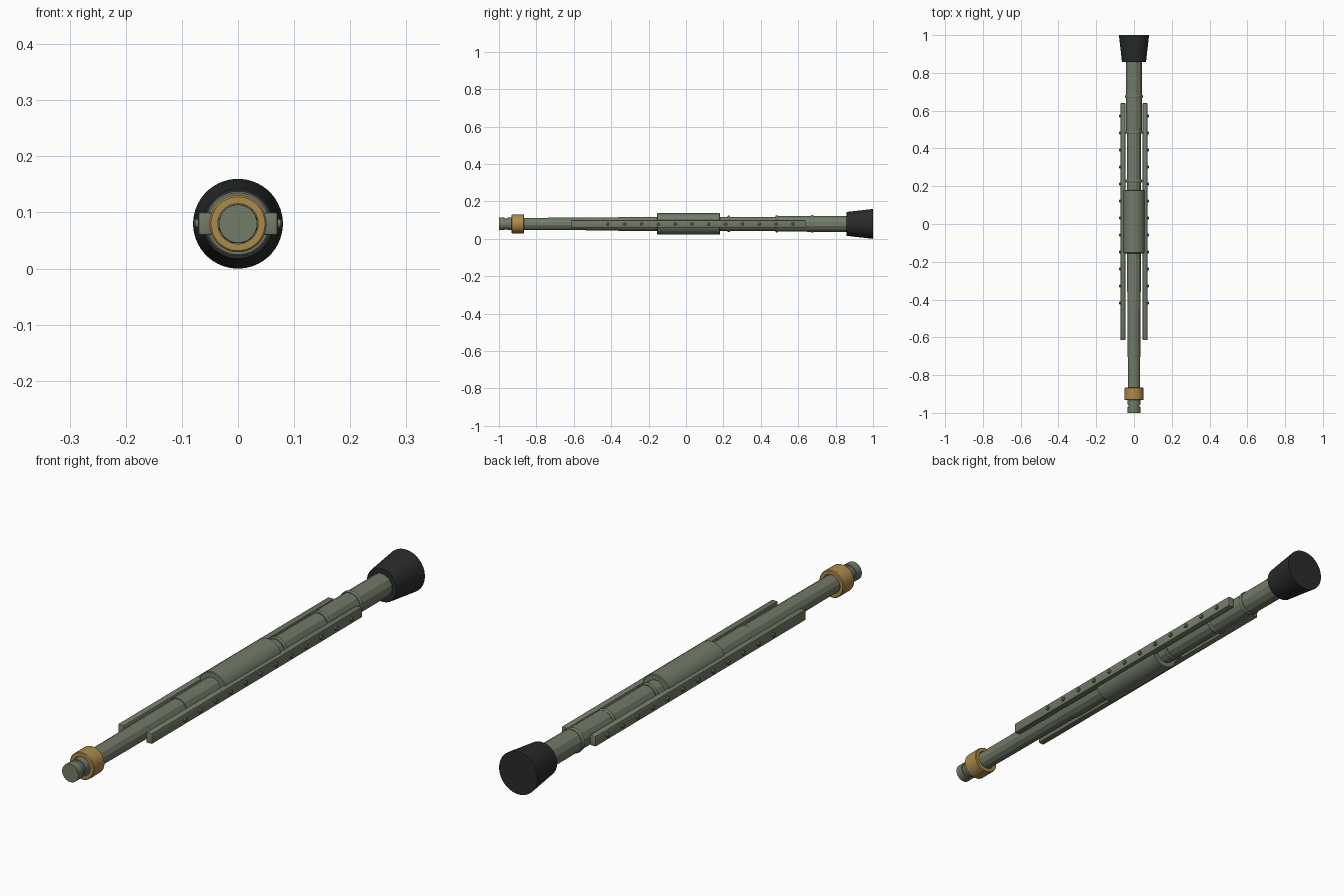
import bpy, bmesh
from math import sin, cos, pi, radians

if "Cube" in bpy.data.objects:
    bpy.data.objects.remove(bpy.data.objects["Cube"])

AXIS_Z = 0.08


def material(name, rgb):
    m = bpy.data.materials.new(name)
    m.diffuse_color = (*rgb, 1)
    m.use_nodes = True
    m.node_tree.nodes["Principled BSDF"].inputs["Base Color"].default_value = m.diffuse_color
    return m


GREEN = material("olive_metal", (0.17, 0.20, 0.14))
GOLD = material("brass", (0.42, 0.26, 0.07))
DARK = material("black_metal", (0.022, 0.024, 0.024))


def finish(name, bm, mat, smooth=True):
    bmesh.ops.recalc_face_normals(bm, faces=bm.faces)
    me = bpy.data.meshes.new(name)
    bm.to_mesh(me)
    bm.free()
    me.materials.append(mat)
    ob = bpy.data.objects.new(name, me)
    bpy.context.collection.objects.link(ob)
    if smooth:
        bpy.ops.object.select_all(action='DESELECT')
        bpy.context.view_layer.objects.active = ob
        ob.select_set(True)
        bpy.ops.object.shade_smooth_by_angle(angle=radians(25))
    return ob


def lathe(name, profile, mat, sides=40, closed=False):
    """Turn (y, radius) points around the long axis; open profiles get end caps."""
    bm = bmesh.new()
    rings = []
    for y, r in profile:
        angles = [2 * pi * (i + 0.5) / sides for i in range(sides)]
        rings.append([bm.verts.new((r * cos(a), y, AXIS_Z + r * sin(a))) for a in angles])
    pairs = list(zip(rings, rings[1:]))
    if closed:
        pairs.append((rings[-1], rings[0]))
    else:
        bm.faces.new(rings[0])
        bm.faces.new(rings[-1])
    for a, b in pairs:
        for i in range(sides):
            j = (i + 1) % sides
            bm.faces.new((a[i], a[j], b[j], b[i]))
    return finish(name, bm, mat)


# Faceted stepped tube along the whole length
lathe("front_tube", [(-0.95, 0.033), (-0.36, 0.036), (-0.36, 0.039), (-0.14, 0.039)], GREEN, 12)
lathe("middle_tube", [(0.17, 0.039), (0.50, 0.039)], GREEN, 12)
lathe("rear_tube", [(0.49, 0.043), (0.87, 0.044)], GREEN, 12)

# Front tip with a narrow neck, and brass ring
lathe("front_tip", [(-1.0, 0.034), (-0.97, 0.034), (-0.97, 0.029), (-0.955, 0.029),
                    (-0.955, 0.034), (-0.92, 0.034)], GREEN)
lathe("brass_ring", [(-0.932, 0.036), (-0.932, 0.048), (-0.929, 0.051), (-0.869, 0.051),
                     (-0.866, 0.048), (-0.866, 0.036)], GOLD, closed=True)

# Central sleeve and raised collars
lathe("central_sleeve", [(-0.155, 0.055), (-0.152, 0.058), (0.178, 0.058), (0.181, 0.055)], GREEN)
for i, (y, r, w) in enumerate([(0.228, 0.044, 0.014), (0.485, 0.045, 0.014), (0.675, 0.047, 0.016)]):
    lathe(f"collar_{i + 1}", [(y - w / 2, r - 0.002), (y - w / 4, r), (y + w / 4, r),
                              (y + w / 2, r - 0.002)], GREEN)

# Flared rear end
lathe("rear_flare", [(0.857, 0.062), (0.86, 0.064), (1.0, 0.08)], DARK, 48)

# Side rails with a row of bolts
for side, s in (("left", -1), ("right", 1)):
    bm = bmesh.new()
    bmesh.ops.create_cube(bm, size=1)
    for v in bm.verts:
        v.co = (s * 0.0585 + v.co.x * 0.025, 0.0125 + v.co.y * 1.255, AXIS_Z + v.co.z * 0.04)
    bmesh.ops.bevel(bm, geom=bm.edges[:], offset=0.004, segments=2, profile=0.5, affect='EDGES')
    finish(f"{side}_rail", bm, GREEN)

    bm = bmesh.new()
    for i in range(12):
        y = -0.418 + i * 0.09
        rings = []
        for x, r in ((0.068, 0.008), (0.076, 0.008), (0.0785, 0.006)):
            rings.append([bm.verts.new((s * x, y + r * cos(k * pi / 6), AXIS_Z + r * sin(k * pi / 6)))
                          for k in range(12)])
        for a, b in zip(rings, rings[1:]):
            for k in range(12):
                bm.faces.new((a[k], a[k - 1], b[k - 1], b[k]))
        bm.faces.new(rings[0])
        bm.faces.new(rings[-1])
    finish(f"{side}_rail_bolts", bm, GREEN)
